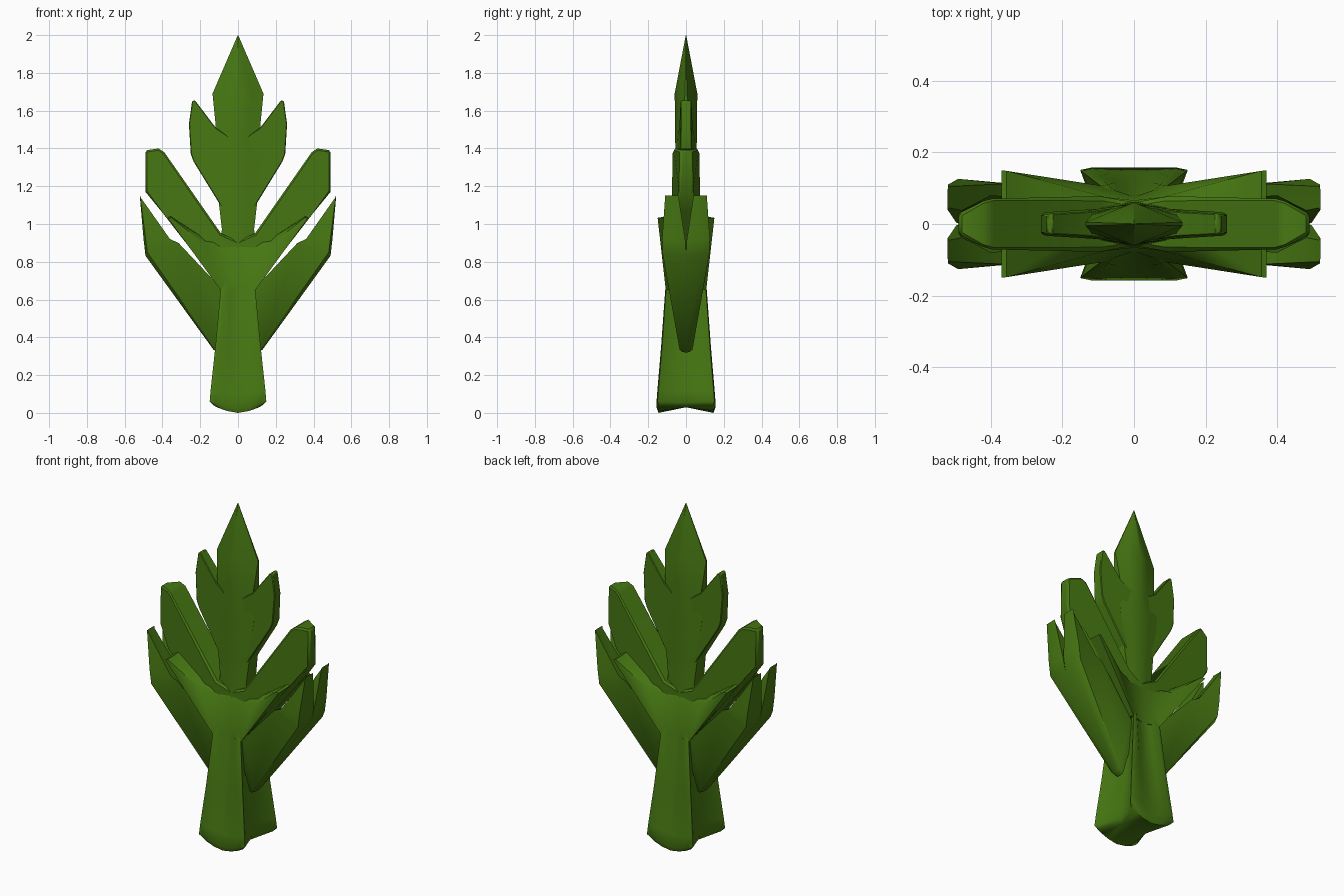
import bpy, bmesh, math

green = bpy.data.materials.new("leaf green")
green.diffuse_color = (0.062, 0.185, 0.006, 1)


def loft(name, rings, mirror, bevel=0):
    """Skin matching rings of points, cap the ends, mirror across the given axes."""
    bm = bmesh.new()
    vs = [[bm.verts.new(p) for p in ring] for ring in rings]
    n = len(rings[0])
    for a, b in zip(vs, vs[1:]):
        for i in range(n):
            j = (i + 1) % n
            bm.faces.new((a[i], a[j], b[j], b[i]))
    bm.faces.new(vs[0])
    bm.faces.new(vs[-1])
    if not bevel:
        bmesh.ops.triangulate(bm, faces=[f for f in bm.faces if len(f.verts) > 4])
    bmesh.ops.recalc_face_normals(bm, faces=bm.faces)
    # open the solid along its mirror planes
    seam = [f for f in bm.faces if any(all(abs(v.co[ax]) < 1e-5 for v in f.verts)
                                       for ax in range(2) if mirror[ax])]
    bmesh.ops.delete(bm, geom=seam, context='FACES_ONLY')
    bmesh.ops.remove_doubles(bm, verts=bm.verts, dist=1e-4)
    me = bpy.data.meshes.new(name)
    bm.to_mesh(me)
    bm.free()
    me.materials.append(green)
    ob = bpy.data.objects.new(name, me)
    bpy.context.collection.objects.link(ob)
    if bevel:
        bev = ob.modifiers.new("bevel", 'BEVEL')
        bev.width = bevel
        bev.segments = 1
        bev.limit_method = 'ANGLE'
        bev.angle_limit = math.radians(60)
    mod = ob.modifiers.new("mirror", 'MIRROR')
    mod.use_axis = (mirror[0], mirror[1], False)
    bpy.ops.object.select_all(action='DESELECT')
    bpy.context.view_layer.objects.active = ob
    ob.select_set(True)
    bpy.ops.object.shade_smooth_by_angle(angle=math.radians(48))
    return ob


def plate(name, profile, bevel):
    """Slab from (x, z, half thickness) points, mirrored left to right."""
    return loft(name, [[(x, s * t, z) for x, z, t in profile] for s in (-1, 1)],
                (True, False), bevel)


# Stem: flared foot, pinched at the sides, fluted front and back
def stem_ring(w, d, waist, flute, z_corner, z_mid, z_waist):
    return [(0, 0, z_waist), (0, flute - d, z_mid), (w * 0.45, flute * 0.85 - d, (z_corner + 3 * z_mid) / 4),
            (w * 0.8, -d, (2 * z_corner + z_mid) / 3), (w, -d * 0.96, z_corner), (waist, 0, z_waist)]


loft("stem", [stem_ring(0.13, 0.145, 0.08, 0, 0.04, 0.0, 0.03),
              stem_ring(0.15, 0.157, 0.095, 0, 0.06, 0.03, 0.055),
              stem_ring(0.145, 0.152, 0.085, 0.008, 0.12, 0.10, 0.12),
              stem_ring(0.12, 0.132, 0.055, 0.02, 0.35, 0.35, 0.35),
              stem_ring(0.092, 0.110, 0.04, 0.032, 0.65, 0.65, 0.65),
              stem_ring(0.05, 0.06, 0.04, 0, 0.76, 0.76, 0.76)], (True, True))

# Forked lips in front of and behind the upper branches, fading out in the crotch
loft("fork_lip", [
    [(0, -0.076, 0.65), (0.092, -0.107, 0.65), (0.37, -0.15, 1.03),
     (0.355, -0.148, 1.035), (0.18, -0.102, 0.895), (0.08, -0.075, 0.87), (0, -0.066, 0.87)],
    [(0, -0.03, 0.67), (0.09, -0.03, 0.67), (0.37, -0.04, 1.035),
     (0.355, -0.04, 1.04), (0.17, -0.04, 0.92), (0.08, -0.04, 0.91), (0, -0.04, 0.91)],
], (True, True))

# Upper branches: thick bars with wedge ends
plate("upper_branch", [(0.0, 0.66, 0.06), (0.09, 0.66, 0.06), (0.40, 1.06, 0.07),
                       (0.49, 1.17, 0.035), (0.49, 1.39, 0.028), (0.42, 1.40, 0.068),
                       (0.39, 1.38, 0.076), (0.09, 0.95, 0.075), (0.0, 0.91, 0.06)], 0.010)

# Lower branches: broad keel splitting into two upright points
loft("lower_branch", [
    [(0.10, 0, 0.32), (0.10, -0.02, 0.322), (0.10, -0.033, 0.335), (0.04, -0.06, 0.60), (0.04, 0, 0.58)],
    [(0.13, 0, 0.335), (0.13, -0.025, 0.337), (0.128, -0.037, 0.35), (0.08, -0.07, 0.65), (0.08, 0, 0.60)],
    [(0.48, 0, 0.83), (0.49, -0.09, 0.832), (0.48, -0.125, 0.85), (0.315, -0.11, 0.90), (0.315, 0, 0.83)],
    [(0.495, -0.003, 0.91), (0.50, -0.09, 0.92), (0.49, -0.126, 0.93), (0.36, -0.112, 0.92), (0.37, -0.015, 0.91)],
    [(0.52, -0.04, 1.15), (0.52, -0.09, 1.15), (0.518, -0.11, 1.15), (0.515, -0.105, 1.14), (0.515, -0.045, 1.14)],
], (True, True))

# Crown blade: diamond section tapering to a point
loft("crown_blade", [[(0, 0, z), (0, -t, z), (w * 0.5, -(t + e) / 2, z), (w, -e, z), (w, 0, z)]
                     for z, w, t, e in [(0.80, 0.12, 0.065, 0.05), (0.97, 0.085, 0.062, 0.045),
                                        (1.10, 0.10, 0.058, 0.04), (1.35, 0.13, 0.056, 0.038),
                                        (1.52, 0.118, 0.058, 0.025), (1.69, 0.135, 0.06, 0.005),
                                        (2.0, 0.001, 0.001, 0.0005)]], (True, True))

# Crown side lobes
plate("crown_lobe", [(0.03, 1.0, 0.045), (0.10, 1.11, 0.042), (0.235, 1.33, 0.033),
                     (0.25, 1.37, 0.033), (0.26, 1.53, 0.028), (0.243, 1.65, 0.026),
                     (0.228, 1.655, 0.03), (0.118, 1.51, 0.036), (0.03, 1.45, 0.048)], 0.004)
